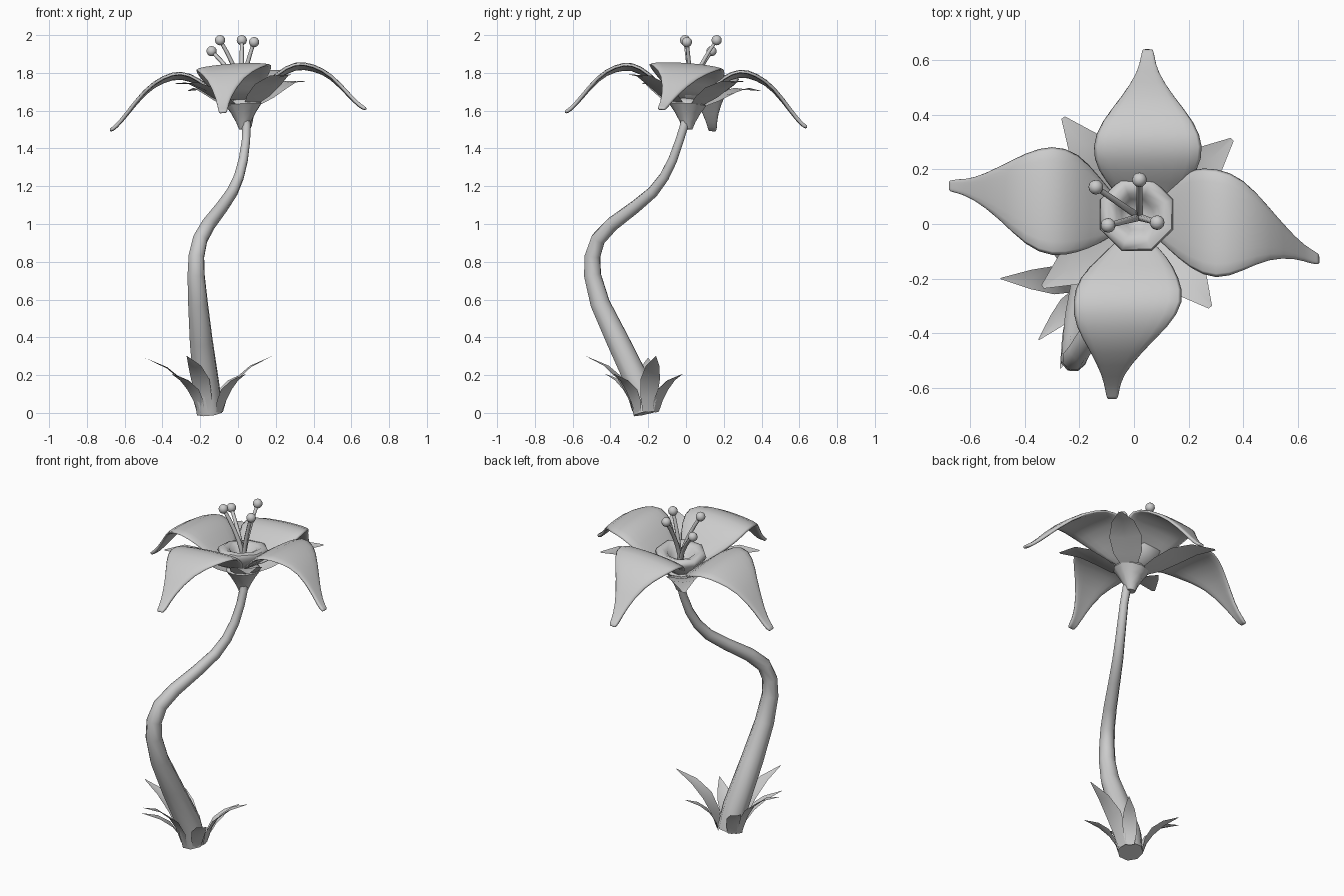
import bpy, bmesh, math
from mathutils import Vector

if "Cube" in bpy.data.objects:
    bpy.data.objects.remove(bpy.data.objects["Cube"])


def tilt(v):
    # The whole flower head leans slightly to the back left
    return Vector((v[0], v[1], v[2] + 0.07 * (v[0] - v[1])))


def finish(name, bm, angle=50):
    bmesh.ops.recalc_face_normals(bm, faces=bm.faces)
    me = bpy.data.meshes.new(name)
    bm.to_mesh(me)
    bm.free()
    ob = bpy.data.objects.new(name, me)
    bpy.context.collection.objects.link(ob)
    bpy.ops.object.select_all(action='DESELECT')
    bpy.context.view_layer.objects.active = ob
    ob.select_set(True)
    bpy.ops.object.shade_smooth_by_angle(angle=math.radians(angle))
    return ob


def tube(name, pts, res=2):
    # Tapered round tube through (x, y, z, radius) points
    cu = bpy.data.curves.new(name, 'CURVE')
    cu.dimensions = '3D'
    cu.bevel_depth = 1.0
    cu.bevel_resolution = res
    cu.use_fill_caps = True
    sp = cu.splines.new('POLY')
    sp.points.add(len(pts) - 1)
    for p, (x, y, z, r) in zip(sp.points, pts):
        p.co = (x, y, z, 1)
        p.radius = r
    ob = bpy.data.objects.new(name, cu)
    bpy.context.collection.objects.link(ob)
    bpy.ops.object.select_all(action='DESELECT')
    bpy.context.view_layer.objects.active = ob
    ob.select_set(True)
    bpy.ops.object.convert(target='MESH')
    return bpy.context.object


def strip(name, centres, half, side, cols, droop=0.0):
    # Leaf-shaped sheet: centre line, half widths, sideways direction
    bm = bmesh.new()
    rows = []
    for c, h in zip(centres, half):
        row = []
        for j in range(cols):
            u = 2 * j / (cols - 1) - 1
            row.append(bm.verts.new(Vector(c) + side * (h * u) + Vector((0, 0, droop * h * u * u))))
        rows.append(row)
    for a, b in zip(rows, rows[1:]):
        for j in range(cols - 1):
            bm.faces.new((a[j], a[j + 1], b[j + 1], b[j]))
    ob = finish(name, bm)
    # keep the upper side as the front
    if sum(p.normal.z * p.area for p in ob.data.polygons) < 0:
        ob.data.flip_normals()
    return ob


def lathe(name, centre, profile, n, tilted=True):
    bm = bmesh.new()
    rings = []
    for r, z in profile:
        ring = []
        for i in range(n):
            a = 2 * math.pi * (i + 0.5) / n
            v = Vector((centre[0] + r * math.cos(a), centre[1] + r * math.sin(a), z))
            ring.append(bm.verts.new(tilt(v) if tilted else v))
        rings.append(ring)
    for a, b in zip(rings, rings[1:]):
        for i in range(n):
            k = (i + 1) % n
            bm.faces.new((a[i], a[k], b[k], b[i]))
    bm.faces.new(rings[0])
    bm.faces.new(rings[-1])
    return finish(name, bm, 60)


# Curved stem
tube("stem", [
    (-0.15, -0.21, 0.0, 0.072), (-0.165, -0.24, 0.13, 0.072), (-0.195, -0.36, 0.38, 0.064),
    (-0.212, -0.455, 0.58, 0.055), (-0.222, -0.495, 0.73, 0.048), (-0.22, -0.495, 0.83, 0.044),
    (-0.2, -0.465, 0.92, 0.041), (-0.155, -0.39, 1.0, 0.038), (-0.085, -0.27, 1.09, 0.034),
    (-0.03, -0.175, 1.17, 0.031), (0.005, -0.115, 1.25, 0.028), (0.028, -0.07, 1.34, 0.026),
    (0.042, -0.035, 1.44, 0.024), (0.045, -0.01, 1.52, 0.024), (0.035, 0.0, 1.58, 0.026)])

# Receptacle under the flower
lathe("receptacle", (0.03, 0.008),
      [(0.025, 1.50), (0.042, 1.54), (0.07, 1.59), (0.098, 1.63), (0.09, 1.645), (0.06, 1.66)], 10)

# Throat cup with a rolled rim
lathe("throat", (0.01, 0.035),
      [(0.05, 1.63), (0.10, 1.67), (0.145, 1.73), (0.138, 1.75), (0.11, 1.757),
       (0.08, 1.745), (0.06, 1.71), (0.02, 1.68)], 8)

# Four arching petals
radii = [0.05, 0.12, 0.20, 0.30, 0.40, 0.50, 0.60, 0.655, 0.685]
height = [1.66, 1.71, 1.79, 1.842, 1.82, 1.76, 1.635, 1.575, 1.56]
width = [0.06, 0.125, 0.19, 0.212, 0.177, 0.098, 0.036, 0.027, 0.02]
sway = {
    "right": (0, [0.03, 0.03, 0.02, 0.0, 0.0, -0.03, -0.09, -0.12, -0.13]),
    "back": (90, [-0.03, -0.05, -0.05, -0.05, -0.05, -0.05, -0.05, -0.05, -0.05]),
    "left": (180, [-0.03, -0.05, -0.08, -0.085, -0.09, -0.115, -0.13, -0.14, -0.14]),
    "front": (270, [0.0, 0.0, -0.02, -0.02, -0.045, -0.065, -0.08, -0.08, -0.08]),
}
for key, (deg, lat) in sway.items():
    a = math.radians(deg)
    d = Vector((math.cos(a), math.sin(a), 0))
    s = Vector((-math.sin(a), math.cos(a), 0))
    k = 1.0 if deg in (0, 180) else 0.945
    line = [tilt(d * (r * k) + s * l + Vector((0, 0, z))) for r, l, z in zip(radii, lat, height)]
    side = Vector((s.x, s.y, 0.07 * (s.x - s.y)))
    ob = strip("petal_" + key, line, width, side, 5, -0.06)
    sol = ob.modifiers.new("thickness", 'SOLIDIFY')
    sol.thickness = 0.02
    sol.offset = -1
    sub = ob.modifiers.new("smooth", 'SUBSURF')
    sub.levels = sub.render_levels = 1

# Four sepals between the petals
for i, (tx, ty) in enumerate([(0.36, 0.31), (-0.26, 0.39), (-0.335, -0.23), (0.28, -0.305)]):
    base = Vector((0.03, 0.01, 0))
    d = Vector((tx, ty, 0)) - base
    s = Vector((-d.y, d.x, 0)).normalized()
    line = [tilt(base + d * t + Vector((0, 0, z))) for t, z in
            [(0.18, 1.625), (0.32, 1.655), (0.52, 1.705), (0.75, 1.745), (1.0, 1.75)]]
    strip(f"sepal_{i + 1}", line, [0.05, 0.08, 0.09, 0.062, 0.008], s, 3, 0.15)

# Stamens with round anthers
for i, (x, y, z) in enumerate([(-0.14, 0.135, 1.915), (0.02, 0.162, 1.973),
                               (-0.095, -0.005, 1.973), (0.085, 0.005, 1.963)]):
    b = Vector((0.02, 0.025, 1.67))
    t = Vector((x, y, z))
    path = []
    for k in range(6):
        u = k / 5
        p = b.lerp(t, u)
        q = b + (t - b) * (u ** 1.6)
        path.append((q.x, q.y, p.z, 0.014 - 0.004 * u))
    tube(f"filament_{i + 1}", path, 1)
    bm = bmesh.new()
    bmesh.ops.create_uvsphere(bm, u_segments=12, v_segments=8, radius=0.027)
    bmesh.ops.translate(bm, verts=bm.verts, vec=t)
    finish(f"anther_{i + 1}", bm)

# Long and short leaves around the foot
foot = Vector((-0.15, -0.21, 0))
leaves = [(-0.12, -0.32, 0.30), (0.33, 0.05, 0.30), (-0.34, 0.01, 0.29),
          (0.17, 0.19, 0.205), (-0.2, -0.215, 0.205), (0.19, -0.17, 0.205), (-0.19, 0.19, 0.205)]
for i, (x, y, z) in enumerate(leaves):
    d = Vector((x, y, 0))
    reach = d.length
    d.normalize()
    s = Vector((-d.y, d.x, 0))
    line = []
    for t, h in [(0, 0.01), (0.08, 0.27), (0.27, 0.56), (0.58, 0.81), (1, 1)]:
        line.append(foot + d * (0.068 + (reach - 0.068) * t) + Vector((0, 0, z * h)))
    w = 1.0 if z > 0.25 else 0.8
    strip(f"leaf_{i + 1}", line, [0.03 * w, 0.045 * w, 0.052 * w, 0.036 * w, 0.002], s, 3, 0.2)
